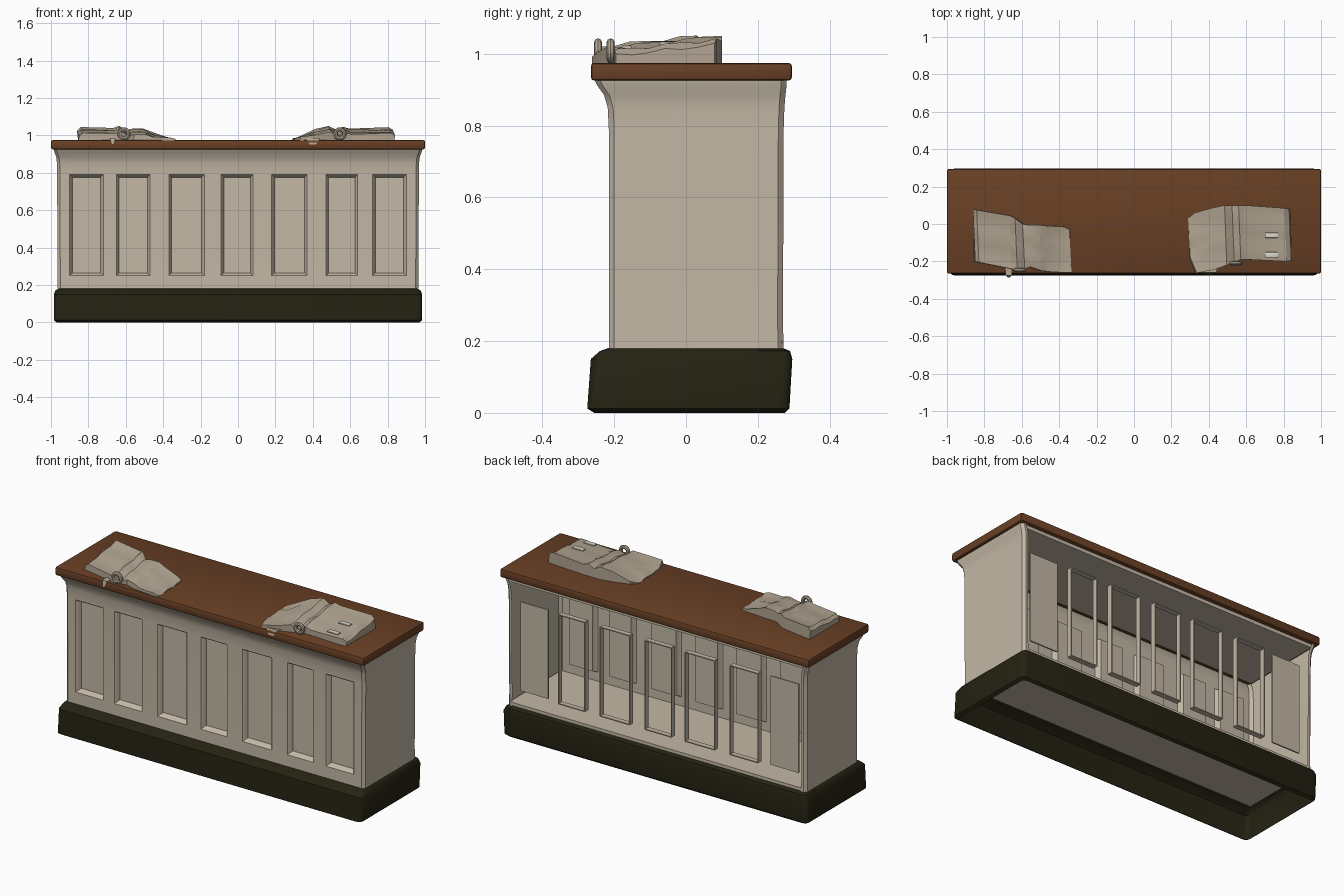
import bpy, bmesh, math
from mathutils import Vector

if "Cube" in bpy.data.objects:
    bpy.data.objects.remove(bpy.data.objects["Cube"], do_unlink=True)


def material(name, rgb):
    m = bpy.data.materials.new(name)
    m.use_nodes = True
    m.diffuse_color = (*rgb, 1)
    m.node_tree.nodes["Principled BSDF"].inputs["Base Color"].default_value = (*rgb, 1)
    return m


cream = material("cream paint", (0.55, 0.48, 0.38))
brown = material("brown wood", (0.14, 0.05, 0.018))
olive = material("dark olive", (0.018, 0.016, 0.006))
linen = material("linen", (0.45, 0.38, 0.29))
pale = material("pale linen", (0.72, 0.69, 0.6))


def finish(name, bm, mat, angle=35, recalc=True):
    if recalc:
        bmesh.ops.recalc_face_normals(bm, faces=bm.faces)
    me = bpy.data.meshes.new(name)
    bm.to_mesh(me)
    bm.free()
    ob = bpy.data.objects.new(name, me)
    bpy.context.collection.objects.link(ob)
    me.materials.append(mat)
    bpy.ops.object.select_all(action="DESELECT")
    ob.select_set(True)
    bpy.context.view_layer.objects.active = ob
    bpy.ops.object.shade_smooth_by_angle(angle=math.radians(angle))
    return ob


def skin(bm, rows, closed):
    """Join successive rows of points with quads; returns the faces row by row."""
    vs = [[bm.verts.new(p) for p in row] for row in rows]
    n = len(rows[0])
    bands = []
    for a, b in zip(vs, vs[1:]):
        bands.append([bm.faces.new((a[i], a[(i + 1) % n], b[(i + 1) % n], b[i]))
                      for i in range(n if closed else n - 1)])
    return vs, bands


def box(name, lo, hi, mat, bevel=0.0):
    lo, hi = Vector(lo), Vector(hi)
    bm = bmesh.new()
    bmesh.ops.create_cube(bm, size=1)
    for v in bm.verts:
        v.co = (lo + hi) / 2 + v.co * (hi - lo)
    if bevel:
        bmesh.ops.bevel(bm, geom=bm.edges[:], offset=bevel, segments=2, profile=0.5, affect="EDGES")
    return finish(name, bm, mat)


def rounded_ring(z, hx, yf, yb, r=0.025, steps=3):
    pts = []
    corners = ((hx - r, yb - r), (r - hx, yb - r), (r - hx, yf + r), (hx - r, yf + r))
    for k, (cx, cy) in enumerate(corners):
        for s in range(steps + 1):
            a = math.pi / 2 * (k + s / steps)
            pts.append((cx + r * math.cos(a), cy + r * math.sin(a), z))
    return pts


# Hollow plinth, open underneath
bm = bmesh.new()
skin(bm, [rounded_ring(*s) for s in (
    (0.0, 0.97, -0.255, 0.275), (0.012, 0.985, -0.275, 0.288), (0.15, 0.985, -0.265, 0.296),
    (0.172, 0.975, -0.24, 0.29), (0.183, 0.955, -0.21, 0.265))], True)
finish("plinth", bm, olive, recalc=True)

# Cabinet shell: ends and panelled front, coved under the counter, open at the back
panels = [(-0.90, -0.72), (-0.65, -0.47), (-0.37, -0.18), (-0.09, 0.08),
          (0.18, 0.37), (0.47, 0.64), (0.72, 0.90)]
edges = [x for p in panels for x in p]
levels = [(0.18, 0.965, -0.215, 0.272), (0.25, 0.965, -0.215, 0.270), (0.79, 0.967, -0.215, 0.272),
          (0.85, 0.968, -0.218, 0.274), (0.885, 0.972, -0.228, 0.277), (0.91, 0.982, -0.246, 0.28),
          (0.927, 0.985, -0.255, 0.28)]
rows = []
for z, hx, yf, yb in levels:
    r = 0.015
    left = [(-hx + 0.03, yb), (-hx + r, yb), (-hx, yb - r), (-hx, yf + r), (-hx + r, yf)]
    right = [(-x, y) for x, y in reversed(left)]
    rows.append([(x, y, z) for x, y in left + [(x, yf) for x in edges] + right])
bm = bmesh.new()
vs, bands = skin(bm, rows, False)
recess = bands[1][5:5 + len(edges):2]
bm.normal_update()
bmesh.ops.inset_individual(bm, faces=recess, thickness=0.006, depth=-0.004)
bmesh.ops.inset_individual(bm, faces=recess, thickness=0.014, depth=-0.028)
finish("cabinet_shell", bm, cream, recalc=False)
box("cabinet_floor", (-0.955, -0.21, 0.178), (0.955, 0.268, 0.2), cream)
box("counter_lining", (-0.96, -0.21, 0.905), (0.96, 0.272, 0.926), cream)

# Thin panel surrounds on the open back, with solid panels at both ends
for i, (a, b) in enumerate(panels):
    if i in (0, len(panels) - 1):
        box("back_panel", (a, 0.238, 0.27), (b, 0.246, 0.79), cream)
        continue
    t = 0.006
    for x in (a, b):
        box("back_frame_side", (x - t / 2, 0.235, 0.27), (x + t / 2, 0.265, 0.79), cream)
    for z in (0.27, 0.79):
        box("back_frame_rail", (a, 0.235, z - t / 2), (b, 0.265, z + t / 2), cream)

# Counter top
box("counter_top", (-1, -0.265, 0.925), (1, 0.295, 0.975), brown, 0.01)


# Folded cloths: sections along x as (x, front y, back y, height)
def cloth(name, sections):
    bm = bmesh.new()
    rows = []
    for k, (x, yf, yb, z) in enumerate(sections):
        row = [(x, yf, 0.972)]
        for j in range(7):
            t = j / 6
            ripple = 0.005 * math.sin(j * 2.1 + k)
            lift = (t - 0.5) * 0.03 if z > 1 else 0
            row.append((x + 0.012 * (0.5 - t), yf + (yb - yf) * t, z + ripple + lift))
        row.append((x, yb, 0.972))
        rows.append(row)
    vs, bands = skin(bm, rows, True)
    bm.faces.new(vs[0])
    bm.faces.new(vs[-1])
    finish(name, bm, linen, 25)


cloth("left_cloth", [(-0.855, -0.2, 0.08, 1.01), (-0.835, -0.205, 0.075, 1.025), (-0.66, -0.24, 0.045, 1.02),
                     (-0.63, -0.25, 0.03, 1.035), (-0.59, -0.24, 0.0, 1.015), (-0.56, -0.23, -0.005, 1.025),
                     (-0.5, -0.25, -0.005, 1.022), (-0.46, -0.255, -0.01, 1.002), (-0.37, -0.26, -0.015, 0.984),
                     (-0.34, -0.26, -0.03, 0.979)])
cloth("right_cloth", [(0.295, -0.18, 0.03, 0.98), (0.33, -0.262, 0.06, 0.988), (0.42, -0.245, 0.085, 1.015),
                      (0.49, -0.22, 0.1, 1.034), (0.53, -0.205, 0.1, 1.016), (0.565, -0.19, 0.1, 1.035),
                      (0.6, -0.19, 0.1, 1.022), (0.81, -0.2, 0.085, 1.025), (0.835, -0.195, 0.08, 1.01)])

# Knotted loops at the cloth pinches and corners hanging over the edge
for side, x, y in (("left", -0.61, -0.245), ("right", 0.545, -0.21)):
    bpy.ops.mesh.primitive_torus_add(major_segments=16, minor_segments=8, major_radius=0.024,
                                     minor_radius=0.011, location=(x, y, 1.008),
                                     rotation=(math.pi / 2, 0, 0))
    knot = bpy.context.object
    knot.name = side + "_cloth_knot"
    knot.data.materials.append(linen)
    bpy.ops.object.shade_smooth_by_angle()
for x, y, w in ((-0.67, -0.285, 0.02), (0.4, -0.268, 0.05)):
    bm = bmesh.new()
    skin(bm, [[(x - w, -0.225, 0.985), (x + w, -0.225, 0.985)],
              [(x - w * 0.8, y + 0.01, 0.985), (x + w * 0.8, y + 0.01, 0.985)],
              [(x - w * 0.3, y, 0.95), (x + w * 0.3, y, 0.95)]], False)
    finish("hanging_corner", bm, linen)

# Pale patches on the right cloth
for y in (-0.06, -0.165):
    box("pale_patch", (0.7, y - 0.014, 1.026 + 0.1 * (y + 0.055)),
        (0.77, y + 0.014, 1.034 + 0.1 * (y + 0.055)), pale, 0.003)
